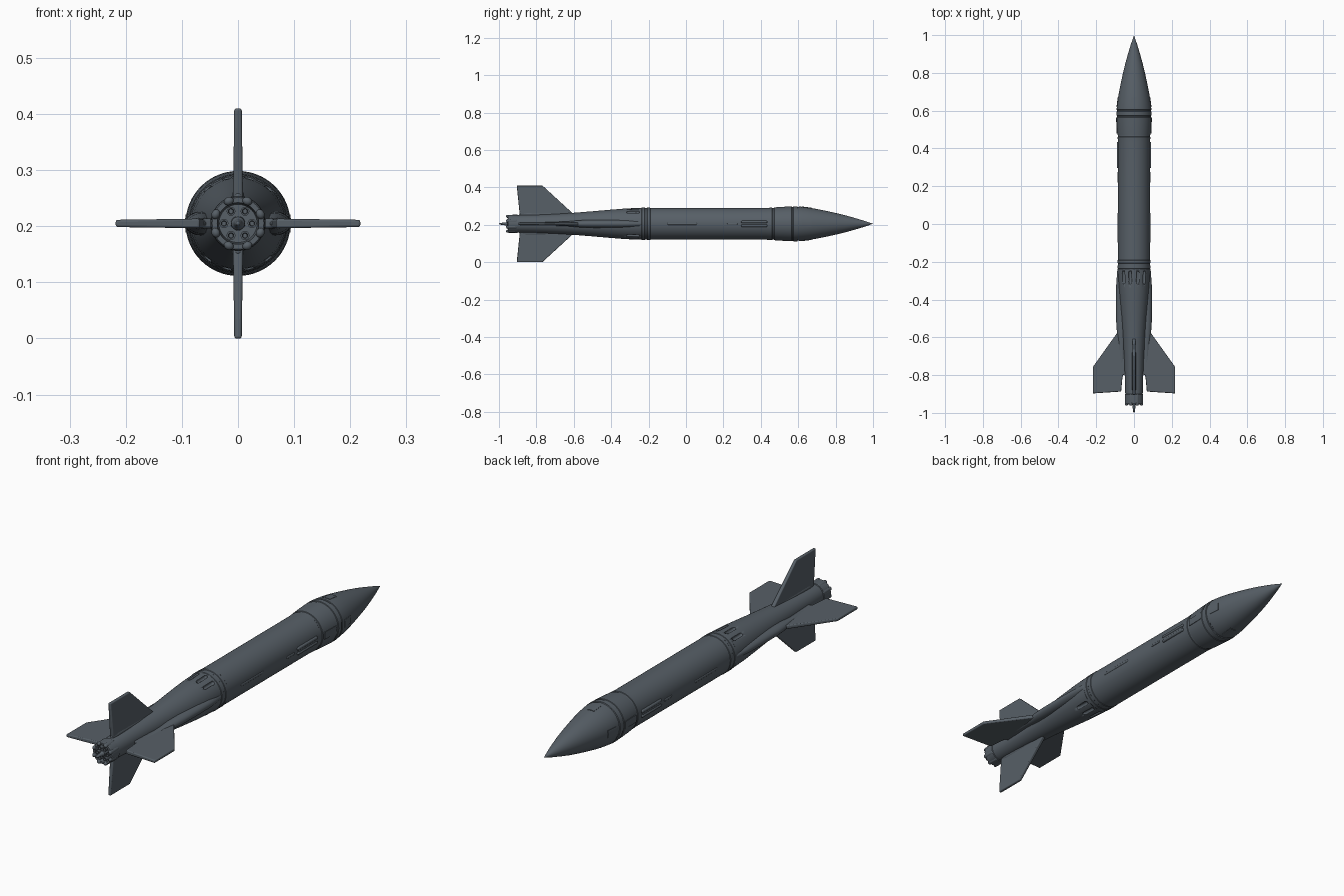
import bpy, bmesh, math
from mathutils import Matrix, Vector

if "Cube" in bpy.data.objects:
    bpy.data.objects.remove(bpy.data.objects["Cube"])

CZ = 0.205  # height of the long axis

grey = bpy.data.materials.new("slate_grey")
grey.diffuse_color = (0.095, 0.115, 0.135, 1)
grey.use_nodes = True
grey.node_tree.nodes["Principled BSDF"].inputs["Base Color"].default_value = grey.diffuse_color


def finish(name, bm, angle=35):
    bmesh.ops.remove_doubles(bm, verts=bm.verts, dist=1e-6)
    bmesh.ops.recalc_face_normals(bm, faces=bm.faces)
    me = bpy.data.meshes.new(name)
    bm.to_mesh(me)
    bm.free()
    ob = bpy.data.objects.new(name, me)
    bpy.context.collection.objects.link(ob)
    me.materials.append(grey)
    bpy.ops.object.select_all(action='DESELECT')
    ob.select_set(True)
    bpy.context.view_layer.objects.active = ob
    bpy.ops.object.shade_smooth_by_angle(angle=math.radians(angle))
    return ob


def lathe(bm, profile, seg=48, mat=Matrix()):
    """Spin (y, radius) points around the y axis."""
    rings = []
    for y, r in profile:
        if r == 0:
            rings.append([bm.verts.new(mat @ Vector((0, y, 0)))] * seg)
        else:
            rings.append([bm.verts.new(mat @ Vector((r * math.cos(2 * math.pi * i / seg), y,
                          r * math.sin(2 * math.pi * i / seg)))) for i in range(seg)])
    for a, b in zip(rings, rings[1:]):
        for i in range(seg):
            j = (i + 1) % seg
            vs = list(dict.fromkeys((a[i], a[j], b[j], b[i])))
            if len(vs) > 2:
                bm.faces.new(vs)


def around(deg):
    """Turn about the long axis: 0 = +x, 90 = up."""
    return Matrix.Translation((0, 0, CZ)) @ Matrix.Rotation(-math.radians(deg), 4, 'Y')


def pod(bm, deg, profile, dist, out=1.0, wide=1.0, seg=20):
    m = around(deg) @ Matrix.Translation((dist, 0, 0)) @ Matrix.Diagonal((out, 1, wide, 1))
    lathe(bm, profile, seg, m)


def capsule(y0, y1, r, n=5):
    a = [(y0 + r - r * math.cos(math.pi / 2 * i / n), r * math.sin(math.pi / 2 * i / n)) for i in range(n + 1)]
    b = [(y1 - (y - y0), q) for y, q in reversed(a)]
    p = a + b
    p[0], p[-1] = (y0, 0), (y1, 0)
    return p


def shell(bm, deg, half, y0, y1, r0, r1, inner, n=8):
    """Curved hatch plate hugging the hull; r0, r1 are outer radii at y0, y1."""
    m = around(deg)
    rows = []
    for i in range(n + 1):
        a = math.radians(-half + 2 * half * i / n)
        rows.append([bm.verts.new(m @ Vector((r * math.cos(a), y, r * math.sin(a))))
                     for y, r in ((y0, r0), (y1, r1), (y1, r1 - inner), (y0, r0 - inner))])
    for a, b in zip(rows, rows[1:]):
        for k in range(4):
            bm.faces.new((a[k], a[(k + 1) % 4], b[(k + 1) % 4], b[k]))
    bm.faces.new(rows[0])
    bm.faces.new(rows[-1])


axis = Matrix.Translation((0, 0, CZ))

# hull: nose cone, bulged collar, cylinder, tapering tail
bm = bmesh.new()
lathe(bm, [(1, 0), (0.985, 0.005), (0.95, 0.017), (0.9, 0.032), (0.85, 0.046), (0.8, 0.058),
           (0.75, 0.069), (0.7, 0.079), (0.66, 0.086), (0.62, 0.091), (0.605, 0.092),
           (0.603, 0.090), (0.597, 0.090), (0.595, 0.0935), (0.575, 0.0935), (0.573, 0.091),
           (0.567, 0.091), (0.565, 0.093), (0.53, 0.0915), (0.49, 0.089), (0.472, 0.0875),
           (0.47, 0.085), (0.462, 0.085), (0.46, 0.0865), (0.43, 0.085), (0.1, 0.085),
           (-0.19, 0.085), (-0.192, 0.0865), (-0.207, 0.0865), (-0.209, 0.085), (-0.219, 0.085),
           (-0.221, 0.0865), (-0.236, 0.0865), (-0.238, 0.085), (-0.28, 0.084), (-0.34, 0.0805),
           (-0.42, 0.074), (-0.5, 0.067), (-0.6, 0.059), (-0.7, 0.053), (-0.8, 0.049),
           (-0.88, 0.047), (-0.9, 0.046), (-0.902, 0.049), (-0.95, 0.048), (-0.953, 0.046),
           (-0.953, 0.037), (-0.92, 0.034), (-0.92, 0)], 64, axis)
hull = finish("hull", bm, 30)

# vent slots cut around the rear of the cylinder
bm = bmesh.new()
for base in (90, 270):
    for d in (-41, -14, 14, 41):
        pod(bm, base + d, capsule(-0.318, -0.248, 0.008), 0.084, 1.2)
cutter = finish("vent_cutter", bm)
cutter.hide_render = True
mod = hull.modifiers.new("vents", 'BOOLEAN')
mod.operation = 'DIFFERENCE'
mod.solver = 'EXACT'
mod.object = cutter
bpy.context.view_layer.objects.active = hull
bpy.ops.object.modifier_apply(modifier=mod.name)
bpy.data.objects.remove(cutter)

# side fairings that run into the horizontal fins
bm = bmesh.new()
for d in (0, 180):
    pod(bm, d, [(-0.2, 0), (-0.215, 0.015), (-0.25, 0.024), (-0.32, 0.029), (-0.42, 0.030), (-0.52, 0.029),
                (-0.58, 0.025), (-0.63, 0.018), (-0.72, 0.013), (-0.8, 0.008), (-0.82, 0)], 0.065, 1.0, 0.72)
finish("side_fairings", bm, 50)

# root fairings of the vertical fins
bm = bmesh.new()
for d in (90, 270):
    pod(bm, d, [(-0.58, 0), (-0.62, 0.008), (-0.68, 0.013), (-0.85, 0.014), (-0.885, 0.011), (-0.893, 0)],
        0.048, 1.0, 0.8)
finish("vertical_root_fairings", bm, 50)


# fins: tapered plates, thinner at the tip, with softened edges
def fin(name, deg, outline):
    bm = bmesh.new()
    m = around(deg)
    sides = [[bm.verts.new(m @ Vector((r, y, s * (0.0095 - 0.014 * r)))) for r, y in outline] for s in (1, -1)]
    bm.faces.new(sides[0])
    bm.faces.new(sides[1][::-1])
    n = len(outline)
    for i in range(n):
        j = (i + 1) % n
        bm.faces.new((sides[0][i], sides[1][i], sides[1][j], sides[0][j]))
    ob = finish(name, bm, 40)
    bev = ob.modifiers.new("soft_edges", 'BEVEL')
    bev.width = 0.004
    bev.segments = 3


for side, d in (("right", 0), ("left", 180)):
    fin(side + "_fin", d, [(0.03, -0.55), (0.088, -0.575), (0.218, -0.757), (0.218, -0.897),
                           (0.068, -0.887), (0.06, -0.8), (0.03, -0.79)])
for side, d in (("top", 90), ("bottom", 270)):
    fin(side + "_fin", d, [(0.03, -0.58), (0.06, -0.61), (0.205, -0.768), (0.205, -0.905),
                           (0.06, -0.89), (0.03, -0.885)])

# raised rails on the flanks
bm = bmesh.new()
for d in (0, 180):
    for off in (-7, 7):
        pod(bm, d + off, capsule(0.295, 0.435, 0.007), 0.085, 1.0, 1.0, 12)
    pod(bm, d, capsule(0.22, 0.275, 0.005), 0.085, 0.7, 1.0, 12)
    pod(bm, d, capsule(-0.1, 0.06, 0.006), 0.083, 0.7, 1.0, 12)
finish("flank_rails", bm, 45)

# hatch plates on the flanks and nose
bm = bmesh.new()
for d in (0, 180):
    shell(bm, d, 10, 0.30, 0.43, 0.088, 0.088, 0.006)
    shell(bm, d, 10, 0.48, 0.56, 0.0925, 0.0945, 0.006)
for d in (0, 90, 180, 270):
    shell(bm, d, 11, 0.62, 0.67, 0.0925, 0.0865, 0.006)
finish("hatch_plates", bm, 30)

# exhaust lugs round the tail ring
bm = bmesh.new()
for k in range(8):
    pod(bm, 22.5 + 45 * k, capsule(-0.962, -0.9, 0.0075), 0.043, 1.0, 1.2, 12)
finish("exhaust_lugs", bm, 45)

# inner exhaust jets and central spike
bm = bmesh.new()
for k in range(6):
    pod(bm, 60 * k, [(-0.91, 0), (-0.91, 0.008), (-0.955, 0.008), (-0.955, 0.005), (-0.935, 0.004), (-0.935, 0)],
        0.025, 1, 1, 12)
lathe(bm, [(-0.91, 0), (-0.91, 0.013), (-0.955, 0.012), (-0.958, 0.009), (-0.975, 0.007), (-0.995, 0.004),
           (-1, 0)], 20, axis)
finish("exhaust_jets_and_spike", bm, 40)
